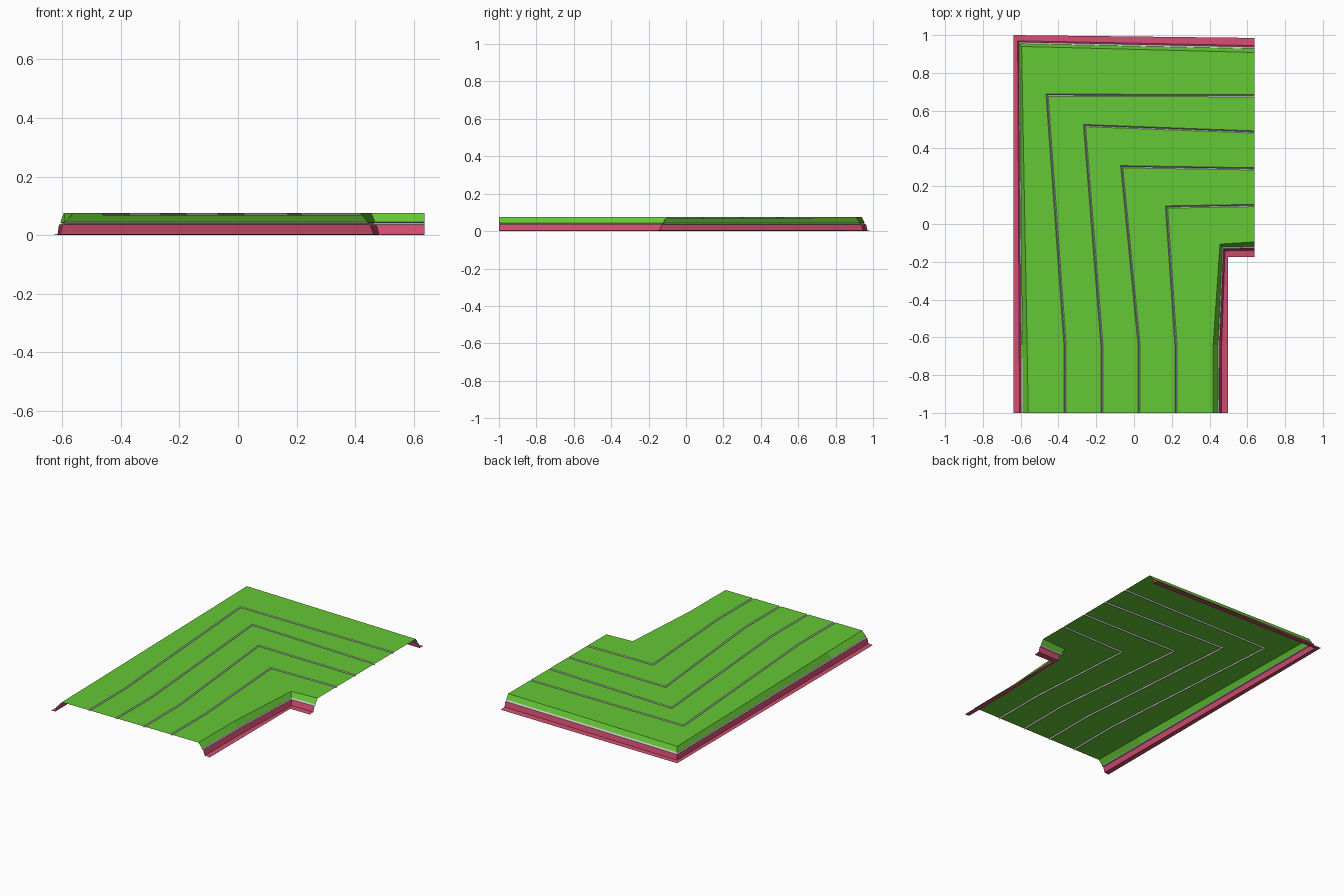
import bpy
import bmesh
from mathutils import Vector

if "Cube" in bpy.data.objects:
    bpy.data.objects.remove(bpy.data.objects["Cube"])


def material(name, rgb):
    m = bpy.data.materials.new(name)
    m.diffuse_color = (*rgb, 1)
    m.use_nodes = True
    m.node_tree.nodes["Principled BSDF"].inputs["Base Color"].default_value = m.diffuse_color
    return m


GREEN = material("green", (0.13, 0.58, 0.035))
PINK = material("pink", (0.62, 0.075, 0.16))
TOP = 0.075
R = 0.637


def rail(start_x, bend_x, corner, end_y, z):
    """Line running up the lower arm, round the corner and out to the right."""
    return [Vector(p) for p in ((start_x, -1, z), (bend_x, -0.64, z),
                                (*corner, z), (R, end_y, z))]


def shift(line, d, z):
    """Move a line towards the inside of the bend."""
    return rail(line[0].x + d, line[1].x + d,
                (line[2].x + d, line[2].y - d), line[3].y - d, z)


def loft(name, rails, mat=None):
    """Quad strips between neighbouring rails, ordered outside to inside."""
    bm = bmesh.new()
    rows = [[bm.verts.new(p) for p in r] for r in rails]
    for a, b in zip(rows, rows[1:]):
        for j in range(len(a) - 1):
            bm.faces.new((a[j], b[j], b[j + 1], a[j + 1]))
    mesh = bpy.data.meshes.new(name)
    bm.to_mesh(mesh)
    bm.free()
    if mat:
        mesh.materials.append(mat)
    ob = bpy.data.objects.new(name, mesh)
    bpy.context.collection.objects.link(ob)
    return ob


# Edge profiles from the ground flange up to the deck
outer = [rail(-0.637, -0.637, (-0.637, 1.0), 0.985, 0),
         rail(-0.606, -0.608, (-0.616, 0.970), 0.945, 0.003),
         rail(-0.597, -0.599, (-0.611, 0.963), 0.937, 0.036),
         rail(-0.590, -0.592, (-0.606, 0.955), 0.928, 0.044),
         rail(-0.560, -0.566, (-0.595, 0.940), 0.908, TOP)]
inner = [rail(0.497, 0.497, (0.497, -0.175), -0.175, 0),
         rail(0.462, 0.464, (0.482, -0.142), -0.139, 0.003),
         rail(0.450, 0.452, (0.473, -0.130), -0.127, 0.036),
         rail(0.443, 0.445, (0.468, -0.123), -0.119, 0.044),
         rail(0.417, 0.419, (0.455, -0.106), -0.095, TOP)]

# Side walls: pink kerb, recessed seam, green shoulder
for side, p, d in (("outer", outer, 1), ("inner", inner, -1)):
    seam = [p[2], shift(p[2], 0.008 * d, 0.038), shift(p[3], 0.004 * d, 0.042), p[3]]
    for part, rails, mat in (("kerb", p[:3], PINK), ("seam", seam, None),
                             ("shoulder", p[3:], GREEN)):
        loft(f"{side}_{part}", rails if d > 0 else rails[::-1], mat)

# Deck panels divided by narrow V grooves
grooves = [rail(-0.365, -0.365, (-0.460, 0.682), 0.679, TOP),
           rail(-0.170, -0.170, (-0.262, 0.521), 0.487, TOP),
           rail(0.027, 0.027, (-0.065, 0.303), 0.292, TOP),
           rail(0.222, 0.222, (0.172, 0.090), 0.098, TOP)]
HALF = 0.006
previous = outer[-1]
for i, g in enumerate(grooves):
    left, right = shift(g, -HALF, TOP), shift(g, HALF, TOP)
    loft(f"deck_panel_{i + 1}", [previous, left], GREEN)
    loft(f"deck_groove_{i + 1}", [left, shift(g, 0, TOP - 0.008), right])
    previous = right
loft("deck_panel_5", [previous, inner[-1]], GREEN)
